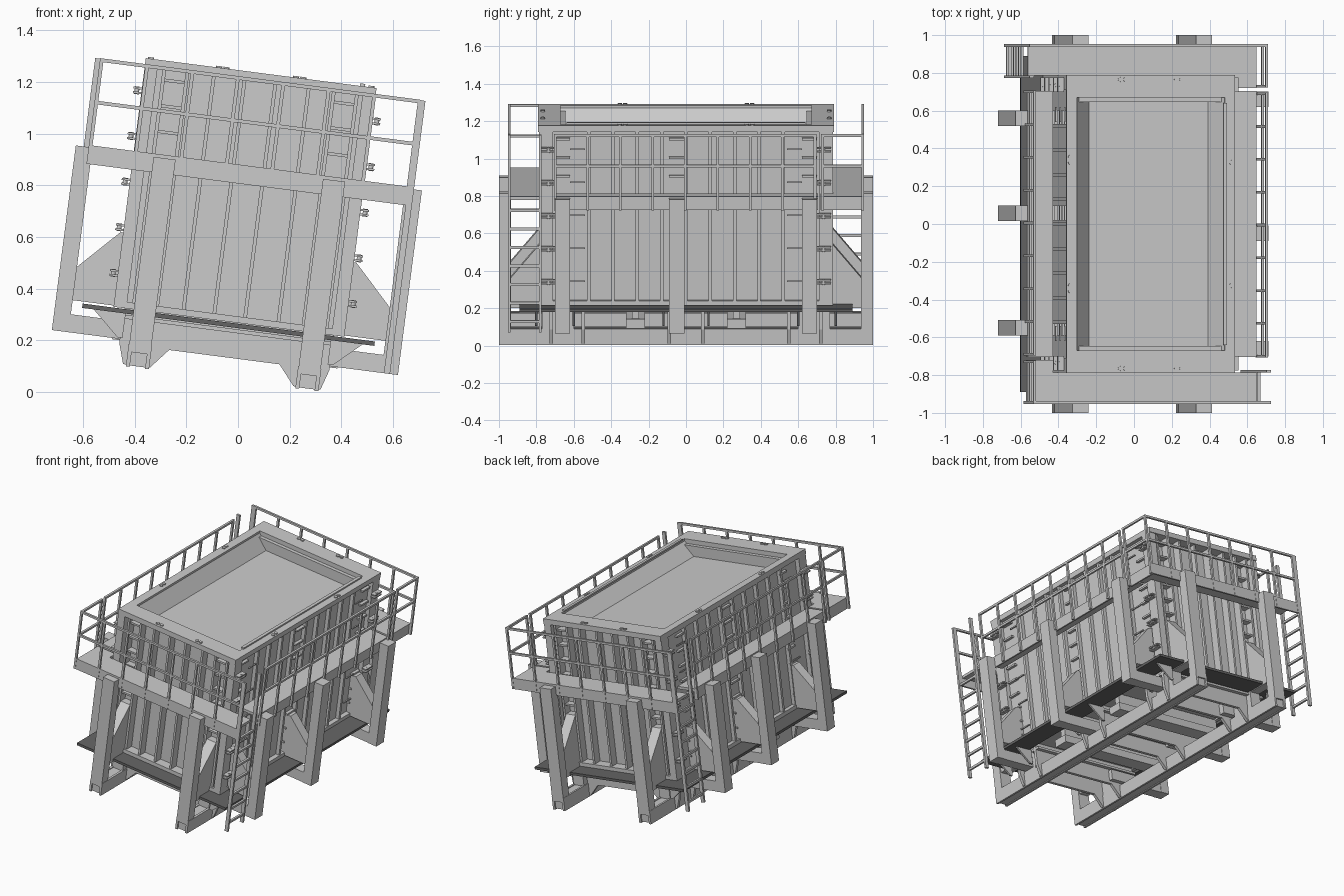
import bpy, bmesh
from math import radians
from mathutils import Matrix, Vector

if "Cube" in bpy.data.objects:
    bpy.data.objects.remove(bpy.data.objects["Cube"])

# Everything is laid out upright in (u, y, w), then tilted about y
TILT = Matrix.Rotation(radians(7.4), 4, 'Y')
C = -0.07                                   # centre line in u
COLS = (-0.398, 0.263)                      # end column positions in u
LEGS = {-1: (-0.55, 0.058, 0.56), 1: (-0.66, -0.05, 0.66)}   # side leg y


class Part:
    def __init__(self, name):
        self.name, self.bm = name, bmesh.new()

    def box(self, u0, u1, y0, y1, w0, w1):
        m = Matrix.Translation(((u0+u1)/2, (y0+y1)/2, (w0+w1)/2)) @ Matrix.Diagonal(
            (abs(u1-u0), abs(y1-y0), abs(w1-w0), 1))
        bmesh.ops.create_cube(self.bm, size=1, matrix=m)

    def prism(self, pts, axis, t0, t1):
        at = (lambda p, t: (p[0], t, p[1])) if axis == 'y' else (lambda p, t: (t, p[0], p[1]))
        a = [self.bm.verts.new(at(p, t0)) for p in pts]
        b = [self.bm.verts.new(at(p, t1)) for p in pts]
        self.bm.faces.new(a)
        self.bm.faces.new(b[::-1])
        for i in range(len(pts)):
            j = (i+1) % len(pts)
            self.bm.faces.new((a[i], b[i], b[j], a[j]))

    def cyl(self, u, y, w, r, h):
        bmesh.ops.create_cone(self.bm, cap_ends=True, segments=12, radius1=r, radius2=r,
                              depth=h, matrix=Matrix.Translation((u, y, w)))

    def ring(self, ou, oy, iu, iy, w0, w1):
        for s in (-1, 1):
            self.box(C+s*iu, C+s*ou, -oy, oy, w0, w1)
            self.box(C-iu, C+iu, s*iy, s*oy, w0, w1)

    def done(self, color=None):
        bmesh.ops.recalc_face_normals(self.bm, faces=self.bm.faces)
        self.bm.transform(TILT)
        me = bpy.data.meshes.new(self.name)
        self.bm.to_mesh(me)
        self.bm.free()
        ob = bpy.data.objects.new(self.name, me)
        bpy.context.collection.objects.link(ob)
        if color:
            mat = bpy.data.materials.new(self.name)
            mat.diffuse_color = color
            mat.use_nodes = True
            mat.node_tree.nodes["Principled BSDF"].inputs["Base Color"].default_value = mat.diffuse_color
            me.materials.append(mat)


# Container core, filled to just below the rim, with flared long inner walls
FILL = 1.135
p = Part("container_body")
p.box(C-.42, C+.42, -.72, .72, .275, FILL)
for s in (-1, 1):
    p.prism([(C+s*.42, FILL), (C+s*.42, 1.22), (C+s*.395, 1.22), (C+s*.318, FILL)],
            'y', -.72, .72)
    p.box(C-.42, C+.42, s*.645, s*.72, FILL, 1.205)
p.done()

# Rim and bottom flange
p = Part("container_rim")
p.ring(.45, .79, .395, .67, 1.2, 1.235)
p.box(C+.385, C+.405, -.64, .64, 1.235, 1.245)
p.done()
p = Part("container_bottom_flange")
p.ring(.45, .785, .40, .70, .265, .29)
p.done()

# Corner posts with lugs and locking pins
p = Part("corner_posts")
for su in (-1, 1):
    for sy in (-1, 1):
        p.box(C+su*.40, C+su*.45, sy*.71, sy*.785, .275, 1.235)
p.done()
p = Part("corner_lugs")
for su in (-1, 1):
    for sy in (-1, 1):
        for i in range(5):
            w = .395 + i*.178
            for dw in (-.009, .009):
                p.box(C+su*.45, C+su*.482, sy*.70, sy*.775, w+dw-.004, w+dw+.004)
            p.cyl(C+su*.468, sy*.735, w, .009, .03)
            p.box(C+su*.44, C+su*.448, sy*.54, sy*.62, w-.004, w+.004)
p.done()

# Vertical ribs on the four walls
p = Part("wall_ribs")
for s in (-1, 1):
    for u in [-.25, -.13, -.01, .12] + [c+d for c in COLS for d in (-.045, .045)]:
        p.box(u-.007, u+.007, s*.71, s*.775, .275, 1.21)
    for i in range(9):
        y = -.52 + i*.13
        p.box(C+s*.41, C+s*.445, y-.009, y+.009, .275, 1.21)
p.done()

# Cross plates between the rib pairs behind each column
p = Part("rib_cross_plates")
for s in (-1, 1):
    for i in range(9):
        w = .36 + i*.1
        for c in COLS:
            p.box(c-.045, c+.045, s*.71, s*.765, w-.006, w+.006)
        for y in LEGS[s]:
            p.box(C+s*.41, C+s*.44, y-.04, y+.04, w-.006, w+.006)
p.done()

# Paired lifting studs on the rim
p = Part("rim_studs")
for s in (-1, 1):
    for d in (-.014, .014):
        for u in (-.22, .08):
            p.cyl(u+d, s*.765, 1.237, .012, .008)
        for y in (-.34, .34):
            p.cyl(C+s*.43, y+d, 1.237, .012, .008)
p.done()

# Two long base beams ending in the end columns and their gussets
p = Part("base_beams")
for c in COLS:
    p.box(c-.03, c+.03, -.99, .99, .048, .125)
    for s in (-1, 1):
        p.box(c+s*.03, c+s*.045, -1, 1, .043, .13)
p.done()
p = Part("end_columns")
for c in COLS:
    for s in (-1, 1):
        p.box(c-.043, c+.043, s*.935, s*1.0, .10, .86)
p.done()
p = Part("end_gussets")
for c in COLS:
    for s in (-1, 1):
        p.prism([(s*.94, .24), (s*.94, .40), (s*.77, .60), (s*.72, .60), (s*.72, .24)],
                'u', c-.035, c+.035)
        p.box(c-.04, c+.04, s*.60, s*.77, .125, .275)
p.done()

# Side legs with foot beams and gussets
legs, feet, gus = Part("side_legs"), Part("leg_foot_beams"), Part("leg_gussets")
for s, ys in LEGS.items():
    for y in ys:
        legs.box(C+s*.61, C+s*.675, y-.041, y+.041, .145, .865)
        feet.box(C+s*.20, C+s*.65, y-.038, y+.038, .145, .215)
        gus.prism([(C+s*.62, .27), (C+s*.62, .39), (C+s*.46, .555), (C+s*.41, .555),
                   (C+s*.41, .27)], 'y', y-.033, y+.033)
for q in (legs, feet, gus):
    q.done()

# Cross frames that saddle the base beams
p = Part("base_cross_frames")
prof = [(.41, .275), (.41, .13), (.385, .05), (.28, .05), (.215, .127)]
outline = [(C+a, w) for a, w in prof] + [(C-a, w) for a, w in prof[::-1]]
for y in (-.72, -.55, -.09, .09, .55, .72):
    p.prism(outline, 'y', y-.01, y+.01)
    p.box(C-.41, C+.41, y-.035, y+.035, .225, .24)
p.done()
p = Part("base_stub_beams")
for y in (-.27, .27):
    p.box(C-.44, C+.44, y-.05, y+.05, .14, .19)
    p.box(C-.41, C+.41, y-.02, y+.02, .19, .27)
p.done()

# Diagonal braces under the lower skirt
p = Part("skirt_braces")
for s in (-1, 1):
    for y in (-.8, -.6, -.12, .12, .6, .8):
        p.prism([(C+s*.40, .15), (C+s*.42, .15), (C+s*.53, .25), (C+s*.40, .25)],
                'y', y-.006, y+.006)
p.done()

# Dark lower skirt around the container
p = Part("lower_skirt")
p.ring(.57, .89, .42, .72, .245, .262)
p.done((.13, .13, .13, 1))

# Walkway decks: two end decks and two shorter side decks, with edge beams
p = Part("walkway_decks")
for s in (-1, 1):
    p.box(C-.61, C+.61, s*.785, s*.95, .855, .873)
    p.box(C+s*.475, C+s*.61, -.705, .705, .855, .873)
    p.box(C+s*.475, C+s*.60, s*.72, s*.79, .855, .873)
    p.box(C-.625, C+.625, s*.938, s*.95, .80, .873)
    p.box(C+s*.598, C+s*.61, -.705, .705, .80, .873)
    p.box(C+s*.598, C+s*.61, s*.72, s*.95, .80, .873)
p.done()

# Railings: posts, mid and top rails
R = .007


def railing(name, a, b, n):
    q = Part(name)
    a, b = Vector(a), Vector(b)
    for w in (1.04, 1.205):
        q.box(min(a.x, b.x)-R, max(a.x, b.x)+R, min(a.y, b.y)-R, max(a.y, b.y)+R, w-R, w+R)
    for i in range(n):
        v = a.lerp(b, i/(n-1))
        q.box(v.x-R, v.x+R, v.y-R, v.y+R, .80, 1.205)
    q.done()


uL, uR, yE = C-.618, C+.622, .945
railing("front_railing", (uL, -yE), (uR, -yE), 8)
railing("back_railing", (uL, yE), (uR, yE), 8)
railing("right_railing", (uR, -.70), (uR, .69), 9)
railing("right_corner_railing", (uR, .73), (uR, yE), 2)
railing("left_railing", (uL, .70), (uL, -.69), 9)
railing("left_corner_railing", (uL, -.73), (uL, -yE), 2)

# Two ladders at opposite corners
for s, name in ((1, "right_ladder"), (-1, "left_ladder")):
    p = Part(name)
    u = C + s*.632
    for y in (.945, .78):
        p.box(u-.012, u+.012, -s*y-.007, -s*y+.007, .145, 1.21)
    for i in range(7):
        p.box(u-R, u+R, -s*.945, -s*.78, .195+i*.1, .21+i*.1)
    p.done()
